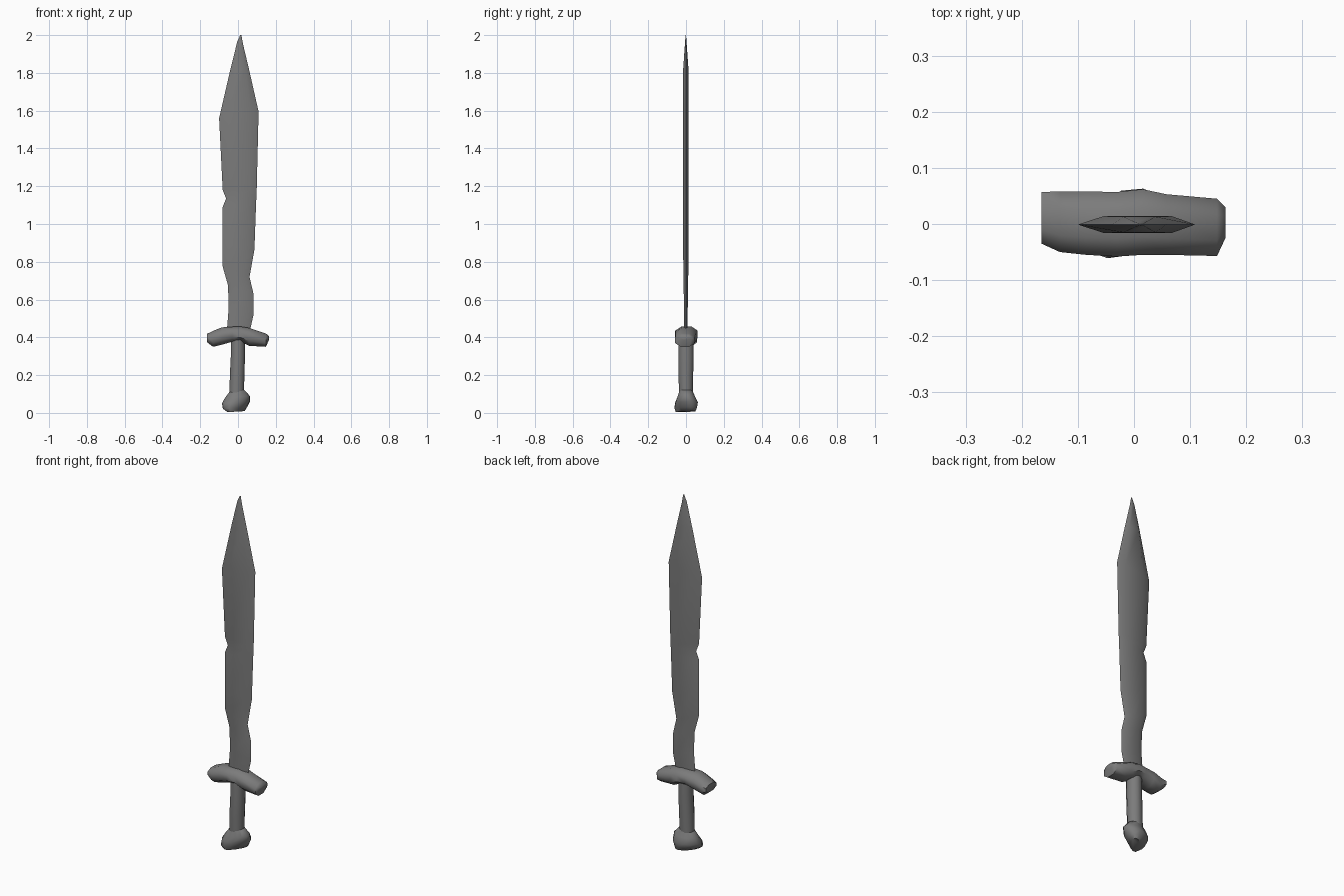
import bpy, bmesh, math
from mathutils import Vector

if "Cube" in bpy.data.objects:
    bpy.data.objects.remove(bpy.data.objects["Cube"])

steel = bpy.data.materials.new("dark_steel")
steel.diffuse_color = (0.2, 0.2, 0.2, 1)
steel.use_nodes = True
steel.node_tree.nodes["Principled BSDF"].inputs["Base Color"].default_value = steel.diffuse_color


def loft(name, rings, angle=55):
    """Skin a list of equal-length point rings and cap both ends."""
    bm = bmesh.new()
    rows = [[bm.verts.new(p) for p in ring] for ring in rings]
    n = len(rows[0])
    for a, b in zip(rows, rows[1:]):
        for i in range(n):
            j = (i + 1) % n
            bm.faces.new((a[i], a[j], b[j], b[i]))
    bm.faces.new(rows[0][::-1])
    bm.faces.new(rows[-1])
    bmesh.ops.recalc_face_normals(bm, faces=bm.faces)
    mesh = bpy.data.meshes.new(name)
    bm.to_mesh(mesh)
    bm.free()
    mesh.materials.append(steel)
    obj = bpy.data.objects.new(name, mesh)
    bpy.context.collection.objects.link(obj)
    bpy.ops.object.select_all(action='DESELECT')
    obj.select_set(True)
    bpy.context.view_layer.objects.active = obj
    bpy.ops.object.shade_smooth_by_angle(angle=math.radians(angle))
    return obj


def rounded_ring(u0, u1, v0, v1, sides, power=2.0, squeeze=1.0):
    """Rounded section filling a box; squeeze narrows it across one diagonal."""
    pts = []
    for i in range(sides):
        a = 2 * math.pi * (i + 0.5) / sides
        c, s = math.cos(a), math.sin(a)
        u = math.copysign(abs(c) ** (2 / power), c)
        v = math.copysign(abs(s) ** (2 / power), s)
        d = (u - v) / 2 * (1 - squeeze)
        pts.append((u - d, v + d))
    mu, mv = max(p[0] for p in pts), max(p[1] for p in pts)
    return [((u0 + u1) / 2 + (u1 - u0) / 2 * u / mu,
             (v0 + v1) / 2 + (v1 - v0) / 2 * v / mv) for u, v in pts]


# Blade: six-sided section between a left and a right edge point
def blade_ring(xl, zl, xr, zr, t):
    left, right = Vector((xl, -0.001, zl)), Vector((xr, -0.001, zr))
    ring = []
    for f, side in ((0, 0), (0.22, -1), (0.8, -1), (1, 0), (0.8, 1), (0.22, 1)):
        p = left.lerp(right, f)
        p.y += side * t
        ring.append(p)
    return ring


blade_rows = [
    (-0.060, 0.42, 0.060, 0.42, 0.008),
    (-0.049, 0.56, 0.082, 0.52, 0.010),
    (-0.053, 0.675, 0.082, 0.63, 0.011),
    (-0.081, 0.775, 0.061, 0.72, 0.013),
    (-0.081, 0.90, 0.087, 0.865, 0.014),
    (-0.081, 1.09, 0.095, 1.09, 0.015),
    (-0.063, 1.135, 0.097, 1.135, 0.015),
    (-0.081, 1.18, 0.099, 1.18, 0.015),
    (-0.100, 1.56, 0.109, 1.595, 0.015),
    (-0.040, 1.82, 0.058, 1.82, 0.014),
    (-0.004, 1.965, 0.026, 1.955, 0.004),
    (0.012, 2.00, 0.018, 2.00, 0.001),
]
loft("blade", [blade_ring(*r) for r in blade_rows])

# Cross guard: chamfered sections along x (x, y0, y1, z0, z1)
guard_rows = [
    (-0.165, -0.035, 0.057, 0.375, 0.418),
    (-0.132, -0.050, 0.058, 0.350, 0.434),
    (-0.085, -0.055, 0.058, 0.361, 0.453),
    (-0.030, -0.058, 0.057, 0.377, 0.456),
    (0.015, -0.055, 0.062, 0.377, 0.457),
    (0.058, -0.055, 0.053, 0.355, 0.450),
    (0.148, -0.057, 0.045, 0.350, 0.420),
    (0.163, -0.025, 0.030, 0.385, 0.408),
]
loft("cross_guard", [[(x, y, z) for y, z in rounded_ring(y0, y1, z0, z1, 8, 2.2)]
                     for x, y0, y1, z0, z1 in guard_rows])

# Grip and pommel: sections along z (z, x0, x1, y0, y1, squeeze)
grip_rows = [
    (0.09, -0.046, 0.031, -0.036, 0.036, 1),
    (0.20, -0.043, 0.034, -0.040, 0.038, 1),
    (0.30, -0.038, 0.037, -0.040, 0.040, 1),
    (0.40, -0.037, 0.037, -0.038, 0.039, 1),
]
pommel_rows = [
    (0.004, -0.055, 0.035, -0.054, 0.050, 0.4),
    (0.024, -0.080, 0.048, -0.061, 0.058, 0.6),
    (0.052, -0.085, 0.063, -0.058, 0.063, 0.8),
    (0.082, -0.068, 0.063, -0.045, 0.048, 0.95),
    (0.117, -0.040, 0.033, -0.033, 0.033, 1),
]
pommel_tilt = 0.06  # the underside rises to the right
for name, rows, sides in (("grip", grip_rows, 12), ("pommel", pommel_rows, 12)):
    tilt = pommel_tilt if name == "pommel" else 0
    loft(name, [[(x, y, z + tilt * (x + 0.055)) for x, y in
                 rounded_ring(x0, x1, y0, y1, sides, 2, sq)]
                for z, x0, x1, y0, y1, sq in rows])
